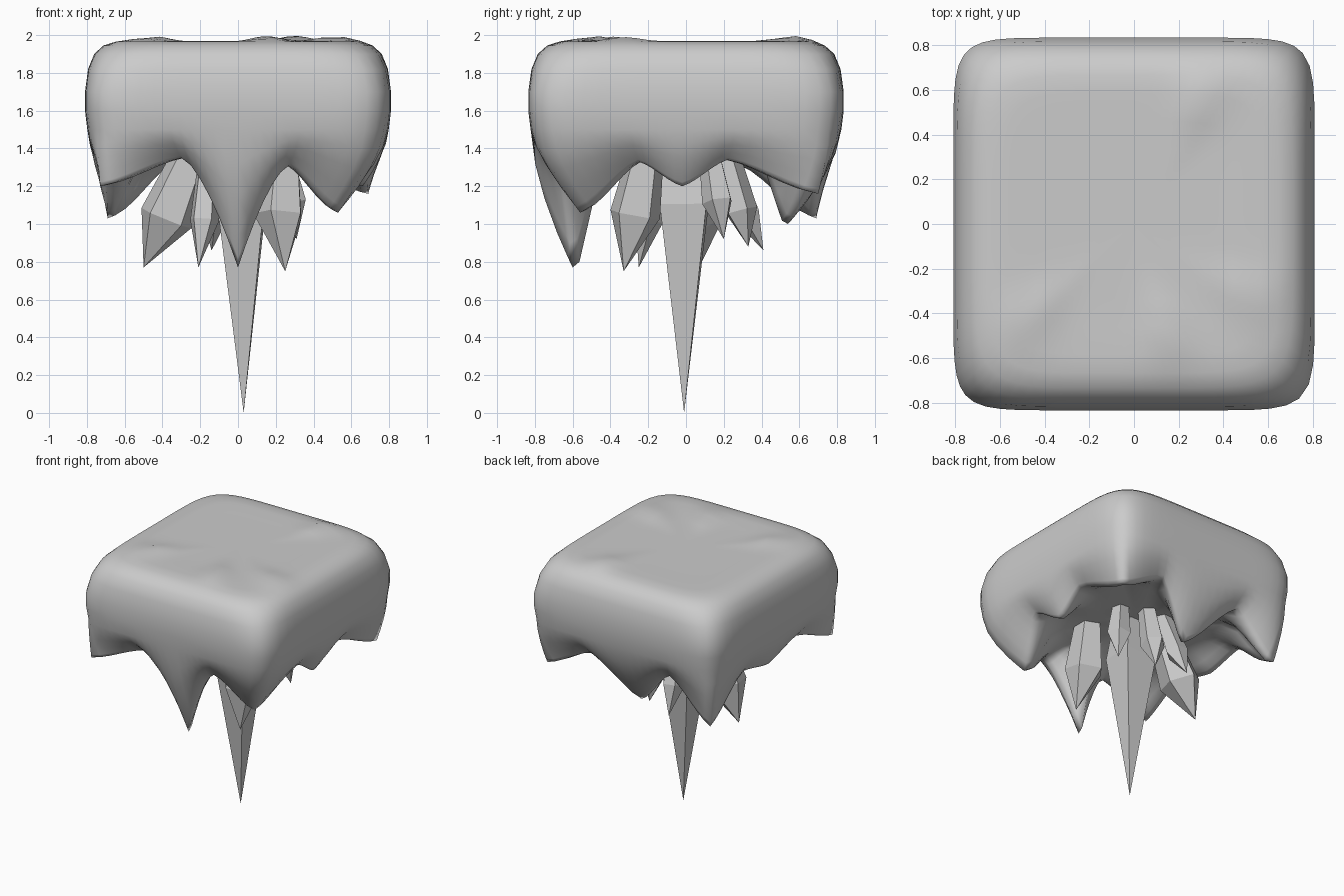
import bpy, bmesh, math
from mathutils import Vector

if "Cube" in bpy.data.objects:
    bpy.data.objects.remove(bpy.data.objects["Cube"])


def finish(name, bm, smooth):
    bmesh.ops.recalc_face_normals(bm, faces=bm.faces)
    mesh = bpy.data.meshes.new(name)
    bm.to_mesh(mesh)
    bm.free()
    for p in mesh.polygons:
        p.use_smooth = smooth
    ob = bpy.data.objects.new(name, mesh)
    bpy.context.collection.objects.link(ob)
    return ob


def loft(name, rings, start, end, smooth):
    """Skin closed rings, closing both ends to a point."""
    bm = bmesh.new()
    vr = [[bm.verts.new(p) for p in r] for r in rings]
    n = len(vr[0])
    for a, b in zip(vr, vr[1:]):
        for i in range(n):
            j = (i + 1) % n
            bm.faces.new((a[i], a[j], b[j], b[i]))
    for ring, tip in ((vr[0], start), (vr[-1], end)):
        t = bm.verts.new(tip)
        for i in range(n):
            bm.faces.new((ring[i], ring[(i + 1) % n], t))
    return finish(name, bm, smooth)


# Lower rim of the cap: drip tips alternate with valleys, counter-clockwise
rim_keys = [(0, -.60, .77), (.27, -.68, 1.31), (.53, -.56, 1.06), (.68, -.25, 1.33),
            (.66, -.02, 1.20), (.68, .22, 1.34), (.69, .70, 1.16), (.32, .70, 1.33),
            (0, .54, 1.00), (-.35, .70, 1.33), (-.69, .69, 1.03), (-.70, .30, 1.31),
            (-.70, 0, 1.25), (-.69, -.35, 1.33), (-.73, -.74, 1.20), (-.30, -.69, 1.35)]
STEPS = 6
COUNT = len(rim_keys)
rim = []
for k, key in enumerate(rim_keys):
    a, b = Vector(key), Vector(rim_keys[(k + 1) % COUNT])
    sharp = k in (0, COUNT - 1)  # the long front drip is pointed, others are blunt
    for s in range(STEPS):
        t = s / STEPS
        u = t if k % 2 == 0 else 1 - t  # distance from the tip
        ease = 1 - (1 - u) ** 1.5 if sharp else .5 * u + .5 * u * u * (3 - 2 * u)
        p = a.lerp(b, t)
        tip_z, valley_z = (a.z, b.z) if k % 2 == 0 else (b.z, a.z)
        p.z = tip_z + (valley_z - tip_z) * ease
        rim.append(p)


def outline(power):
    """Rounded-square points in the directions of the rim points."""
    pts = []
    for p in rim:
        ang = math.atan2(p.y, p.x)
        c, s = math.cos(ang), math.sin(ang)
        r = (abs(c / .81) ** power + abs(s / .835) ** power) ** (-1 / power)
        pts.append(Vector((r * c, r * s, 0)))
    return pts


def top_bump(x, y):
    spots = ((-.45, -.4), (.5, -.32), (.15, -.48), (.3, .55))
    return .03 * sum(math.exp(-((x - u) ** 2 + (y - v) ** 2) / .012) for u, v in spots)


rings = []
# Top and sides, softer at the upper corners
for scale, z, power in ((.2, 1.965, 6), (.4, 1.965, 6), (.55, 1.965, 6), (.7, 1.968, 6),
                        (.8, 1.965, 6), (.88, 1.945, 6), (.94, 1.90, 6.5), (.98, 1.82, 7.5),
                        (1, 1.70, 9), (1, 1.6, 9), (.985, 1.5, 9)):
    rings.append([(w.x * scale, w.y * scale,
                   z + (top_bump(w.x * scale, w.y * scale) if scale < .85 else 0))
                  for w in outline(power)])
# Drips down to the rim
for f in (.25, .5, .75, .93, 1):
    ring = []
    for w, p in zip(outline(9), rim):
        q = (w * .985).lerp(p, f ** 1.6)
        q.z = 1.5 + (p.z - 1.5) * f
        ring.append(q)
    rings.append(ring)
# Back of the drips and the underside
for scale, f in ((.94, .05), (.86, .4), (.77, .8), (.65, 1), (.3, 1.03)):
    rings.append([(p.x * scale, p.y * scale, p.z + (1.365 - p.z) * f) for p in rim])
loft("dripping_cap", rings, (0, 0, 1.965), (0, 0, 1.37), True)


# Hanging crystals: narrow root, wide shoulder, sharp point
def crystal(name, root, mid, tip, radius, root_radius, sides=5, turn=0.0):
    root, mid, tip = Vector(root), Vector(mid), Vector(tip)
    axis = (mid - root).normalized()
    rot = Vector((0, 0, -1)).rotation_difference(axis)

    def ring(c, r):
        return [c + rot @ Vector((r * math.cos(turn + math.tau * i / sides),
                                  r * math.sin(turn + math.tau * i / sides), 0))
                for i in range(sides)]
    loft(name, [ring(root, root_radius), ring(mid, radius)], root, tip, False)


crystal("main_spike", (0, -.01, 1.45), (.02, -.01, 1.1), (.03, -.01, 0), .175, .13, 4, .74)
crystal("left_crystal", (-.22, .03, 1.42), (-.38, .05, 1.03), (-.5, .07, .77), .15, .1, 5, .3)
crystal("front_right_crystal", (.24, -.2, 1.44), (.22, -.27, 1.05), (.25, -.33, .75), .14, .09, 5, .6)
crystal("front_left_crystal", (-.15, -.14, 1.42), (-.18, -.2, 1.02), (-.21, -.25, .77), .08, .055, 5, .2)
crystal("right_crystal", (.22, .12, 1.42), (.28, .17, 1.12), (.31, .2, .92), .085, .055, 5, .9)
crystal("back_crystal", (.05, .2, 1.42), (.07, .29, 1.07), (.08, .33, .88), .09, .065, 5, .4)
crystal("back_left_crystal", (-.08, .2, 1.42), (-.12, .32, 1.06), (-.14, .41, .86), .08, .05, 5, 1.0)
